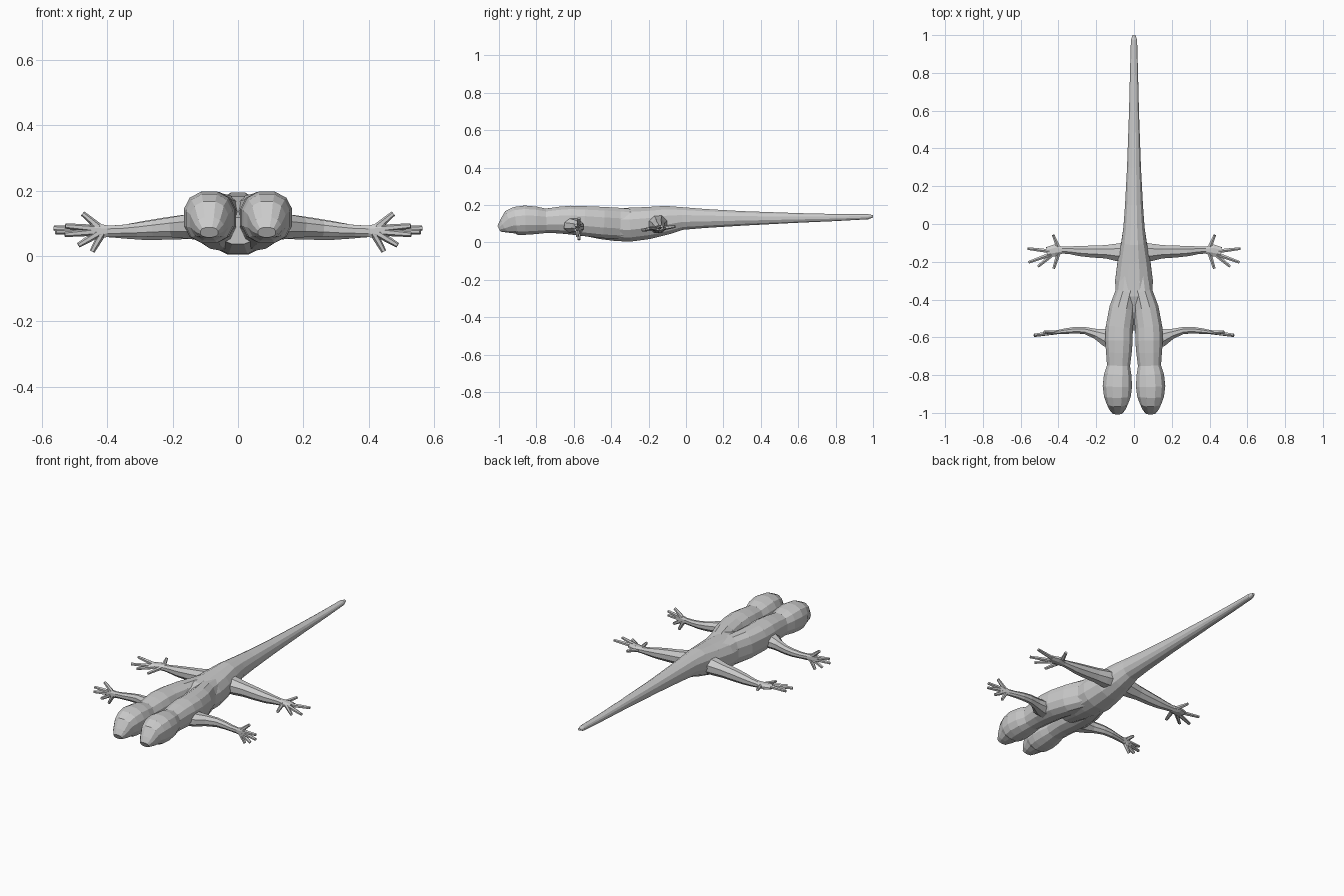
import bpy, bmesh, math
from mathutils import Vector


def loft(name, rings, sides=10, power=1.0, mirror=False):
    """Tube through (x, y, z, half_width, half_height) sections, capped at both ends."""
    bm = bmesh.new()
    pts = [Vector(r[:3]) for r in rings]
    loops = []
    for i, r in enumerate(rings):
        t = (pts[min(i + 1, len(pts) - 1)] - pts[max(i - 1, 0)]).normalized()
        side = t.cross(Vector((0, 0, 1))).normalized()
        up = side.cross(t)
        ring = []
        for k in range(sides):
            a = 2 * math.pi * (k + 0.5) / sides
            c, s = math.cos(a), math.sin(a)
            c = math.copysign(abs(c) ** power, c)
            s = math.copysign(abs(s) ** power, s)
            ring.append(bm.verts.new(pts[i] + side * c * r[3] + up * s * r[4]))
        loops.append(ring)
    for a, b in zip(loops, loops[1:]):
        for k in range(sides):
            j = (k + 1) % sides
            bm.faces.new((a[k], a[j], b[j], b[k]))
    bm.faces.new(loops[0])
    bm.faces.new(loops[-1])
    bmesh.ops.recalc_face_normals(bm, faces=bm.faces)
    me = bpy.data.meshes.new(name)
    bm.to_mesh(me)
    bm.free()
    ob = bpy.data.objects.new(name, me)
    bpy.context.collection.objects.link(ob)
    if mirror:
        ob.modifiers.new("Mirror", 'MIRROR').use_axis[0] = True
    return ob


def along_y(y, x, w, bottom, top):
    return (x, y, (top + bottom) / 2, w, (top - bottom) / 2)


# Shared belly, hips and long tapering tail
loft("body_and_tail", [along_y(*r) for r in [
    (1.00, 0, .008, .133, .145), (.975, 0, .017, .123, .151),
    (.80, 0, .022, .113, .152), (.60, 0, .027, .104, .157),
    (.30, 0, .038, .088, .168), (.10, 0, .049, .075, .180),
    (-.02, 0, .058, .065, .190), (-.10, 0, .070, .040, .198),
    (-.20, 0, .090, .015, .192), (-.30, 0, .103, .001, .188),
    (-.38, 0, .100, .004, .185), (-.46, 0, .085, .014, .160),
    (-.56, 0, .060, .035, .120)]], 12, .9)

# Twin chests, necks and heads
loft("chest_neck_head", [along_y(*r) for r in [
    (-.24, .025, .060, .030, .175), (-.36, .040, .060, .015, .187),
    (-.45, .063, .070, .020, .192), (-.55, .078, .074, .032, .196),
    (-.62, .080, .075, .040, .198), (-.68, .080, .070, .046, .192),
    (-.75, .082, .063, .048, .182), (-.80, .086, .075, .042, .193),
    (-.86, .088, .080, .038, .199), (-.91, .088, .073, .037, .192),
    (-.94, .088, .060, .040, .175), (-.975, .088, .045, .046, .125),
    (-1.0, .088, .028, .055, .090)]], 12, .85, True)

# Front legs
loft("front_leg", [
    (.09, -.61, .090, .060, .048), (.15, -.602, .090, .050, .040),
    (.20, -.582, .088, .029, .033), (.26, -.564, .084, .020, .027),
    (.31, -.562, .080, .019, .023), (.36, -.567, .077, .016, .019),
    (.40, -.572, .076, .012, .019), (.43, -.575, .076, .011, .026),
    (.46, -.579, .076, .009, .021)], 8, 1, True)

# Hind legs
loft("hind_leg", [
    (.03, -.150, .100, .058, .052), (.09, -.150, .095, .050, .048),
    (.15, -.147, .090, .038, .041), (.22, -.146, .084, .034, .037),
    (.29, -.143, .078, .029, .031), (.34, -.139, .075, .022, .024),
    (.38, -.138, .074, .020, .019), (.42, -.140, .075, .034, .017),
    (.46, -.148, .076, .028, .013)], 8, 1, True)

# Splayed fingers and toes: root and tip of each
digits = {
    "finger": [((.425, -.574, .088), (.475, -.572, .130)),
               ((.44, -.577, .084), (.528, -.588, .092)),
               ((.44, -.577, .074), (.530, -.592, .066)),
               ((.43, -.577, .068), (.488, -.582, .033)),
               ((.415, -.574, .070), (.446, -.572, .014))],
    "toe": [((.40, -.125, .076), (.428, -.058, .085)),
            ((.44, -.145, .078), (.563, -.130, .086)),
            ((.44, -.160, .076), (.558, -.203, .074)),
            ((.43, -.160, .074), (.508, -.225, .068)),
            ((.40, -.155, .074), (.425, -.236, .066))],
}
for kind, pairs in digits.items():
    for n, (root, tip) in enumerate(pairs, 1):
        mid = Vector(root).lerp(Vector(tip), .55)
        loft(f"{kind}_{n}", [(*root, .012, .012), (*mid, .010, .010),
                             (*tip, .008, .008)], 6, 1, True)
